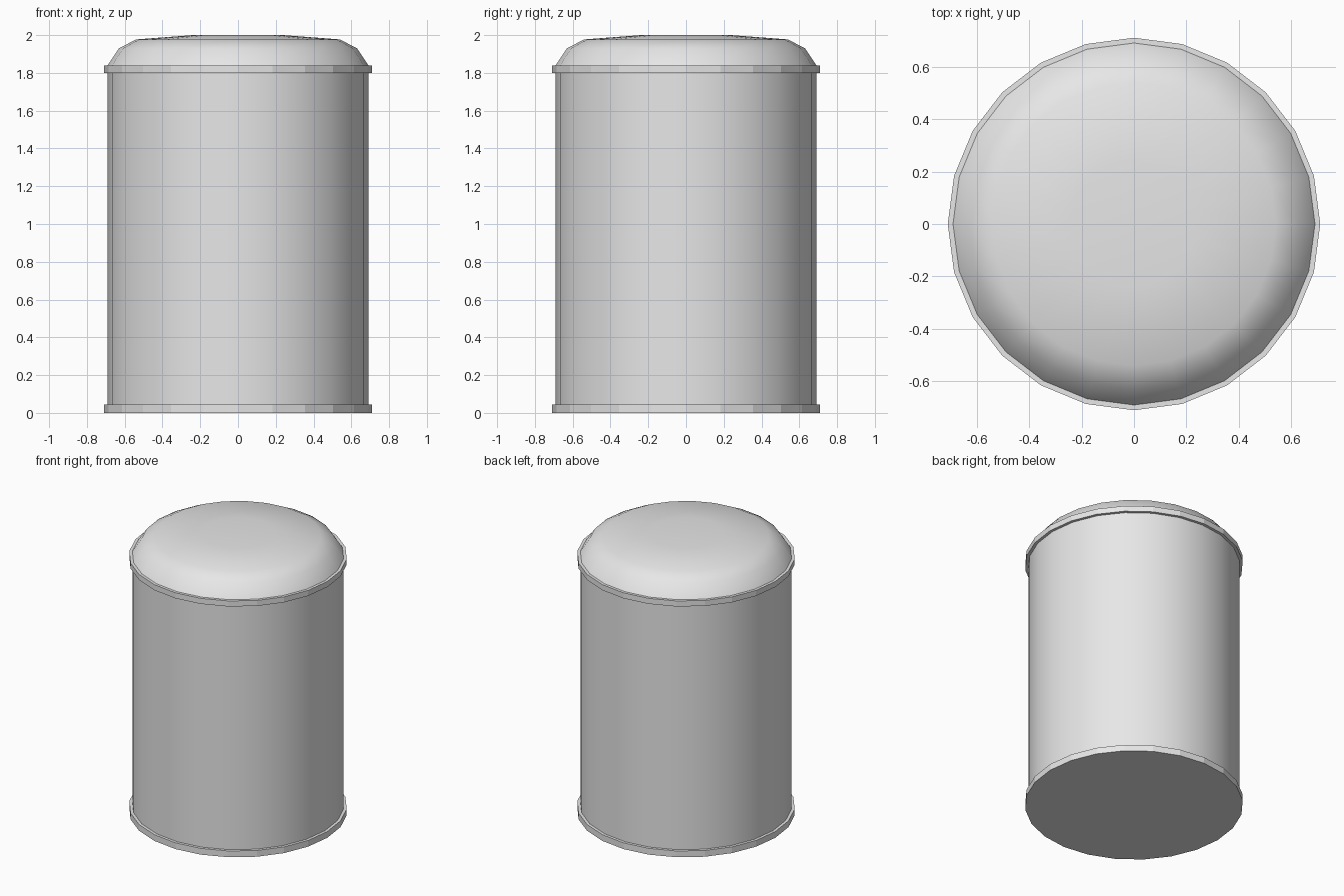
import bpy, bmesh, math

if "Cube" in bpy.data.objects:
    bpy.data.objects.remove(bpy.data.objects["Cube"])

SIDES = 24

grey = bpy.data.materials.new("light_grey")
grey.diffuse_color = (0.8, 0.8, 0.8, 1)
grey.use_nodes = True
grey.node_tree.nodes["Principled BSDF"].inputs["Base Color"].default_value = grey.diffuse_color


def lathe(name, profile, smooth, cap_bottom=False, cap_top=False, closed=False):
    """Spin a (radius, z) profile, listed from bottom to top on the outside."""
    bm = bmesh.new()
    rings = []
    for r, z in profile:
        angles = [2 * math.pi * i / SIDES for i in range(SIDES)]
        rings.append([bm.verts.new((r * math.cos(a), r * math.sin(a), z)) for a in angles])
    pairs = list(zip(rings, rings[1:]))
    if closed:
        pairs.append((rings[-1], rings[0]))
    for low, high in pairs:
        for i in range(SIDES):
            j = (i + 1) % SIDES
            bm.faces.new((low[i], low[j], high[j], high[i])).smooth = smooth
    if cap_bottom:
        bm.faces.new(rings[0][::-1])
    if cap_top:
        bm.faces.new(rings[-1]).smooth = smooth
    mesh = bpy.data.meshes.new(name)
    bm.to_mesh(mesh)
    bm.free()
    mesh.materials.append(grey)
    obj = bpy.data.objects.new(name, mesh)
    bpy.context.collection.objects.link(obj)
    return obj


# Foot rim with the closed base
lathe("base_rim", [(0.71, 0), (0.71, 0.045), (0.69, 0.045)], False, cap_bottom=True)

# Smooth cylindrical wall
lathe("body", [(0.69, 0.045), (0.69, 1.80)], True)

# Lid rim, a flat-sided band standing proud of the wall
lathe("lid_rim", [(0.69, 1.80), (0.71, 1.80), (0.71, 1.84), (0.69, 1.84)], False)

# Rounded lid
lathe("lid_dome", [(0.69, 1.84), (0.63, 1.93), (0.54, 1.977), (0.24, 2.0)],
      True, cap_top=True)
